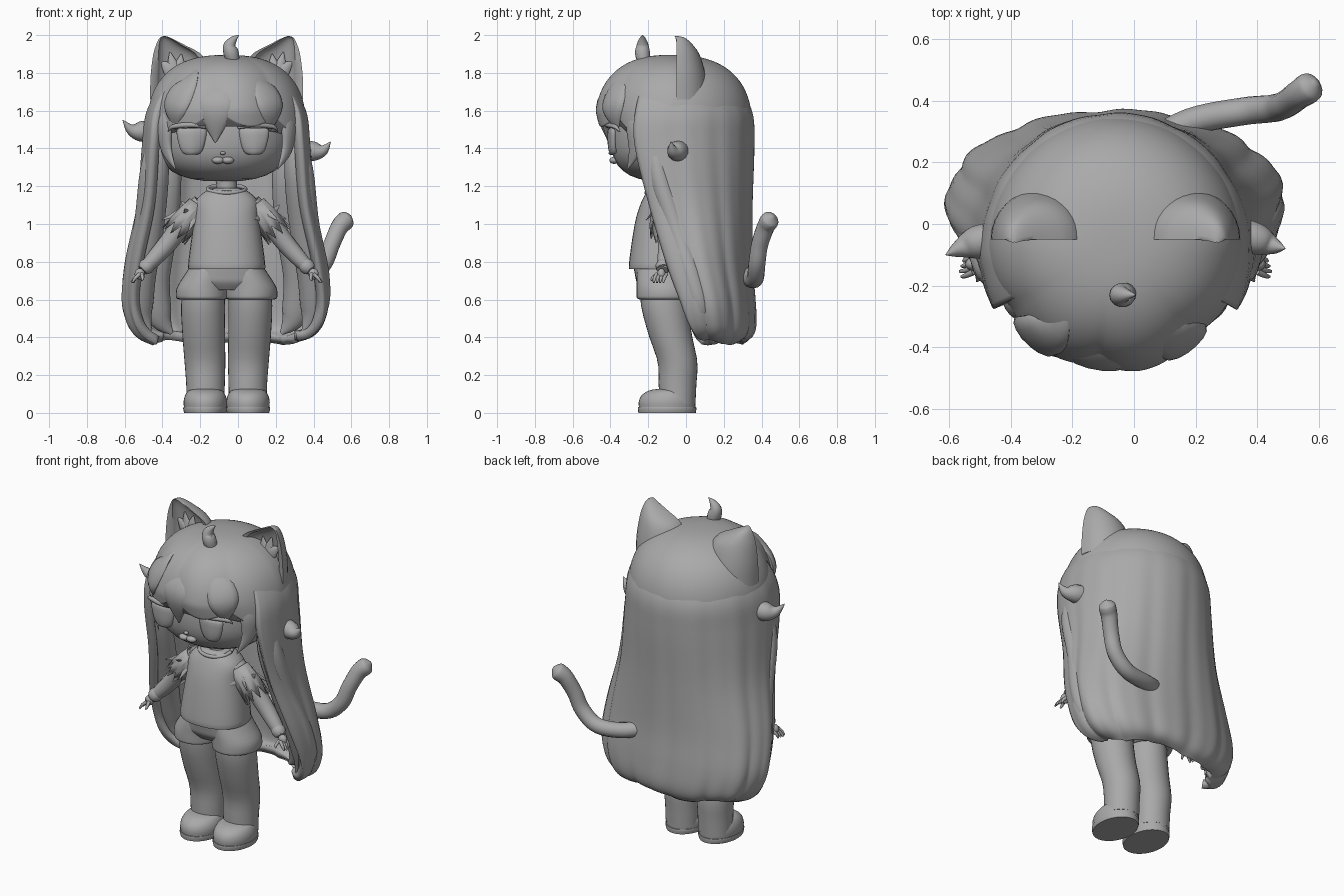
import bpy, bmesh, math
from math import sin, cos, pi, radians
from mathutils import Vector

if "Cube" in bpy.data.objects:
    bpy.data.objects.remove(bpy.data.objects["Cube"])

grey = bpy.data.materials.new("plain grey")
grey.use_nodes = True
grey.diffuse_color = (0.4, 0.4, 0.4, 1)
grey.node_tree.nodes["Principled BSDF"].inputs["Base Color"].default_value = (0.4, 0.4, 0.4, 1)

MID = -0.06  # centre line of the body in x


def grid(name, rows, closed=True, caps=True, thick=0, sub=0, sharp=50):
    """Skin rows of points, with optional end caps, thickness and smoothing."""
    bm = bmesh.new()
    vs = [[bm.verts.new(p) for p in row] for row in rows]
    n = len(rows[0])
    for a, b in zip(vs, vs[1:]):
        for i in range(n if closed else n - 1):
            j = (i + 1) % n
            bm.faces.new((a[i], a[j], b[j], b[i]))
    if caps and closed:
        bm.faces.new(vs[0])
        bm.faces.new(vs[-1])
    bmesh.ops.recalc_face_normals(bm, faces=bm.faces)
    me = bpy.data.meshes.new(name)
    bm.to_mesh(me)
    bm.free()
    me.materials.append(grey)
    ob = bpy.data.objects.new(name, me)
    bpy.context.collection.objects.link(ob)
    bpy.ops.object.select_all(action='DESELECT')
    ob.select_set(True)
    bpy.context.view_layer.objects.active = ob
    bpy.ops.object.shade_smooth_by_angle(angle=radians(sharp))
    if thick:
        m = ob.modifiers.new("thickness", 'SOLIDIFY')
        m.thickness, m.offset = thick, 0
    if sub:
        ob.modifiers.new("smooth", 'SUBSURF').levels = sub
        ob.modifiers["smooth"].render_levels = sub
    return ob


def spline(pts, t):
    """Catmull-Rom sample of equal-length tuples, t from 0 to 1."""
    f = t * (len(pts) - 1)
    i = min(int(f), len(pts) - 2)
    u = f - i
    p = [pts[max(0, min(len(pts) - 1, k))] for k in (i - 1, i, i + 1, i + 2)]
    return [0.5 * (2 * b + (c - a) * u + (2 * a - 5 * b + 4 * c - d) * u * u
            + (3 * b - a - 3 * c + d) * u ** 3) for a, b, c, d in zip(*p)]


def tube(name, pts, flat=1, steps=16, sides=14, side_axis=(0, 1, 0)):
    """Tapered tube through (x, y, z, radius); flat squashes it along side_axis."""
    rows = []
    for k in range(steps + 1):
        s = spline(pts, k / steps)
        a, b = spline(pts, max(0, k / steps - .02)), spline(pts, min(1, k / steps + .02))
        d = (Vector(b[:3]) - Vector(a[:3])).normalized()
        u = d.cross(Vector(side_axis)).normalized()
        v = d.cross(u)
        r = max(s[3], .002)
        rows.append([Vector(s[:3]) + u * r * cos(w) + v * r * flat * sin(w)
                     for w in (2 * pi * i / sides for i in range(sides))])
    return grid(name, rows)


def stack(name, rings, steps=14, sides=32, power=2.0):
    """Vertical body from (z, x, y, half width, half depth) rings."""
    rows = []
    for k in range(steps + 1):
        z, x, y, a, b = spline(rings, k / steps)
        rows.append([(x + a * math.copysign(abs(cos(w)) ** (2 / power), cos(w)),
                      y + b * math.copysign(abs(sin(w)) ** (2 / power), sin(w)), z)
                     for w in (2 * pi * i / sides for i in range(sides))])
    return grid(name, rows)


def blob(name, c, r, power=2.0, n=18):
    """Rounded solid; a higher power is boxier in profile."""
    rows = []
    for k in range(n + 1):
        h = -cos(pi * k / n)
        q = max(.003, (1 - abs(h) ** power) ** (1 / power))
        rows.append([(c[0] + r[0] * q * cos(w), c[1] + r[1] * q * sin(w), c[2] + r[2] * h)
                     for w in (2 * pi * i / 28 for i in range(28))])
    return grid(name, rows)


# Hair cap with scalloped fringe in front
rows = []
for k in range(33):
    row = []
    for i in range(120):
        w = 2 * pi * i / 120          # zero faces the front
        front = max(0, cos(w))
        scallop = abs(sin(3.5 * w + .55))
        low = 1.42 + .10 * front + .09 * (1 - scallop) * front
        s = k / 32
        drop = 1 - (1 - s * s) ** 1.25   # dense near the crown
        z = 1.895 - (1.895 - low) * drop
        q = max(.004, 1 - abs(max(0, (z - 1.5)) / .395) ** 2.5) ** .4 if k else .004
        q *= 1 + (.09 * scallop - .055) * front * s
        tuck = 1 - .12 * front * max(0, (1.6 - z) / .15)
        row.append((MID + .42 * q * sin(w) * (1 - .08 * front),
                    -.08 - (.40 if cos(w) > 0 else .43) * q * tuck * cos(w), z))
    rows.append(row)
grid("hair_cap", rows, thick=.0, caps=True, sharp=80)

# Long back hair: open-fronted shell with soft strands, emerging from the cap
table = [(1.76, .30, -.08, .30), (1.6, .395, -.08, .402), (1.42, .42, -.08, .415), (1.1, .445, -.03, .355),
         (.8, .505, .03, .295), (.6, .52, .08, .26), (.48, .49, .10, .245), (.42, .44, .11, .22),
         (.395, .37, .12, .17)]
rows = []
for k in range(41):
    z, rx, yc, ry = spline(table, k / 40)
    row = []
    for i in range(91):
        s = k / 40
        w = radians(116 - 18 * s ** 3) * (i / 45 - 1)
        wave = 1 + s * (.025 * sin(11 * w) + .012 * sin(23 * w + 1))
        row.append((MID + rx * wave * sin(w), yc + ry * wave * cos(w), z + s ** 6 * .015 * sin(5 * w)))
    rows.append(row)
grid("back_hair", rows, closed=False, thick=.05, sharp=80)

for side, name in ((-1, "right"), (1, "left")):
    def X(x):
        return MID + side * x

    # Long side lock ending in a point, and a fuller lock behind the arm
    tube(name + "_side_lock", [(X(.35), -.15, 1.56, .03), (X(.38), -.15, 1.3, .075), (X(.41), -.06, 1.0, .08),
         (X(.46), .03, .72, .085), (X(.46), .08, .54, .07), (X(.40), .08, .42, .004)], .8, 24)
    tube(name + "_inner_lock", [(X(.30), -.05, 1.5, .05), (X(.31), -.03, 1.25, .07), (X(.33), .04, 1.0, .075),
         (X(.38), .12, .72, .08), (X(.36), .17, .52, .07), (X(.29), .18, .42, .01)], .7, 24)
    # Lock beside the face
    tube(name + "_temple_lock", [(X(.27), -.27, 1.68, .02), (X(.325), -.27, 1.54, .055),
         (X(.32), -.27, 1.4, .04), (X(.27), -.31, 1.29, .003)], .5, side_axis=(side * .8, -.6, 0))
    # Ear: crescent sections leave a hollow front
    rows = []
    for k in range(17):
        z, cx, w, d = spline([(1.66, .235, .17, .17), (1.78, .245, .158, .155), (1.89, .258, .132, .125),
                              (1.95, .30, .073, .085), (1.985, .325, .03, .045), (1.995, .328, .004, .006)], k / 16)
        back = [(X(cx + w * cos(a)), -.05 + d * sin(a), z) for a in (pi * i / 16 for i in range(17))]
        fold = [(X(cx + w * .8 * cos(a)), -.062 + d * .55 * sin(a) ** .8, z)
                for a in (pi * (15 - i) / 16 for i in range(15))]
        rows.append(back + fold)
    grid(name + "_ear", rows)
    for j, (px, pz) in enumerate(((.18, 1.86), (.24, 1.90), (.30, 1.91), (.35, 1.86))):
        tube(f"{name}_ear_fluff_{j}", [(X(.25), -.02, 1.74, .03), (X(px * .5 + .13), -.015, 1.82, .035),
             (X(px), -.01, pz, .003)], .4, 8, 8)

    # Eye plate, upper lash and brow
    ex = -.08 + side * .165
    rows = [[(ex + s * w, -.405 + .025 * abs(s) + dy, z) for s in (-1, -.5, 0, .5, 1)]
            for z, w, dy in ((1.51, .085, 0), (1.47, .082, 0), (1.42, .07, 0), (1.385, .058, .006), (1.37, .03, .012))]
    grid(name + "_eye", rows, closed=False, thick=.03, sub=1)
    tube(name + "_lash", [(ex - side * .085, -.40, 1.51, .008), (ex, -.42, 1.525, .014),
         (ex + side * .10, -.375, 1.515, .012), (ex + side * .125, -.35, 1.49, .003)], 1, 12, 8)
    tube(name + "_brow", [(ex - side * .06, -.41, 1.585, .004), (ex, -.415, 1.60, .009),
         (ex + side * .07, -.385, 1.585, .003)], 1, 8, 8)

    # Leg, foot and sole
    stack(name + "_leg", [(.72, X(.115), -.11, .105, .13), (.58, X(.125), -.115, .116, .125),
          (.42, X(.122), -.085, .113, .115), (.27, X(.115), -.045, .108, .105),
          (.15, X(.112), -.045, .102, .10), (.05, X(.112), -.045, .10, .095)])
    stack(name + "_shoe", [(.02, X(.113), -.10, .112, .148), (.06, X(.113), -.10, .115, .15),
          (.095, X(.113), -.095, .106, .138), (.12, X(.113), -.08, .085, .11), (.128, X(.113), -.07, .04, .06)])
    stack(name + "_sole", [(0, X(.113), -.10, .112, .152), (.02, X(.113), -.10, .117, .155),
          (.03, X(.113), -.10, .116, .154)], 4)
    # Shorts leg with rolled cuff
    stack(name + "_shorts_leg", [(.80, X(.085), -.12, .095, .13), (.73, X(.105), -.118, .118, .142),
          (.67, X(.125), -.112, .136, .15), (.63, X(.13), -.11, .139, .152),
          (.605, X(.13), -.11, .134, .148), (.60, X(.13), -.11, .11, .12)])

    # Arm, torn sleeve and hand
    tube(name + "_arm", [(X(.13), -.12, 1.10, .06), (X(.21), -.11, 1.03, .055), (X(.31), -.10, .90, .05),
         (X(.39), -.11, .81, .042), (X(.445), -.125, .755, .03)])
    tube(name + "_cuff", [(X(.41), -.115, .79, .037), (X(.425), -.12, .775, .042), (X(.44), -.12, .76, .036)], 1, 4)
    d = Vector((side * .62, .02, -.78))
    u = Vector((0, 1, 0))
    v = d.cross(u).normalized()
    c = Vector((X(.15), -.12, 1.10))
    rows = [[c + d * (t + (.07 * (i % 2) * t / .14)) + (u * cos(i * pi / 10) + v * sin(i * pi / 10)) * r
             for i in range(20)] for t, r in ((0, .055), (.06, .066), (.14, .072))]
    grid(name + "_sleeve", rows, caps=False, thick=.008, sharp=30)
    for j in range(7):
        out = u * cos(j * 2 * pi / 7) + v * sin(j * 2 * pi / 7)
        b = c + d * (.05 + .02 * (j % 3)) + out * .05
        e = b + out * .055 + d * (.09 if j % 2 else -.01)
        tube(f"{name}_sleeve_shred_{j}", [(*b, .022), (*e, .002)], .3, 3, 6)
    blob(name + "_palm", (X(.46), -.13, .735), (.027, .022, .03))
    for j in range(4):
        y = -.155 + .017 * j
        tube(f"{name}_finger_{j}", [(X(.46), y, .735, .011), (X(.485), y - .012, .712, .009),
             (X(.505 - .006 * abs(j - 1)), y - .016, .69, .005)], 1, 6, 8)
    tube(name + "_thumb", [(X(.45), -.15, .735, .011), (X(.445), -.175, .715, .009), (X(.45), -.185, .70, .004)], 1, 6, 8)

# Outward hair flicks at different heights
tube("right_hair_flick", [(-.42, -.04, 1.50, .05), (-.51, -.06, 1.49, .055), (-.565, -.08, 1.50, .03),
     (-.61, -.10, 1.55, .002)])
tube("left_hair_flick", [(.33, -.03, 1.39, .055), (.40, -.05, 1.385, .052), (.45, -.07, 1.39, .03),
     (.49, -.08, 1.435, .002)])

# Overlapping fringe locks lying flat on the cap
for j, (x0, x1, y1, z1, r) in enumerate(((-.10, -.12, -.41, 1.43, .11), (-.2, -.33, -.34, 1.50, .085),
                                         (.05, .17, -.36, 1.49, .085), (-.03, .04, -.40, 1.51, .07))):
    tube(f"fringe_lock_{j}", [(x0, -.20, 1.83, .02), ((x0 + x1) / 2, -.335, 1.75, r * .85),
         (x1, y1 - .025, 1.62, r), (x1, y1, z1, .003)], .35, side_axis=(x1 - MID, y1 + .08, 0))
tube("top_curl", [(-.02, -.22, 1.84, .03), (-.035, -.23, 1.90, .04), (-.045, -.23, 1.94, .034),
     (-.025, -.23, 1.975, .02), (.005, -.23, 2.0, .002)])

# Head, nose and curved cat mouth
blob("head", (-.08, -.11, 1.46), (.355, .29, .235), 2.6)
blob("nose", (-.08, -.395, 1.375), (.014, .016, .01))
for s, name in ((-1, "right"), (1, "left")):
    blob(name + "_muzzle", (-.08 + s * .026, -.38, 1.337), (.032, .025, .019))
tube("neck", [(MID, -.12, 1.08, .07), (MID, -.12, 1.18, .055), (MID, -.12, 1.28, .06)])

# Shirt, collar and shorts
stack("shirt", [(.765, MID, -.135, .195, .16), (.775, MID, -.135, .205, .168), (.9, MID, -.13, .19, .158),
      (1.03, MID, -.125, .172, .14), (1.12, MID, -.12, .165, .115), (1.175, MID, -.12, .11, .085),
      (1.19, MID, -.12, .065, .065)], 20, power=2.3)
tube("collar", [(MID + .1 * cos(a), -.13 - .08 * sin(a), 1.185 - .02 * sin(a), .011)
                for a in (2 * pi * i / 12 for i in range(13))], 1, 36, 8, (0, 0, 1))
stack("shorts", [(.65, MID, -.11, .15, .12), (.69, MID, -.115, .215, .145), (.73, MID, -.12, .21, .15),
      (.79, MID, -.13, .185, .15)], power=2.3)

# Tail
tube("tail", [(.03, .25, .76, .045), (.18, .33, .715, .045), (.35, .365, .71, .045), (.45, .375, .785, .045),
     (.495, .39, .89, .045), (.535, .42, .98, .047), (.565, .44, 1.015, .05), (.58, .45, 1.03, .042),
     (.595, .46, 1.042, .01)], 1, 40, 16, (0, 0.9, 0.4))
